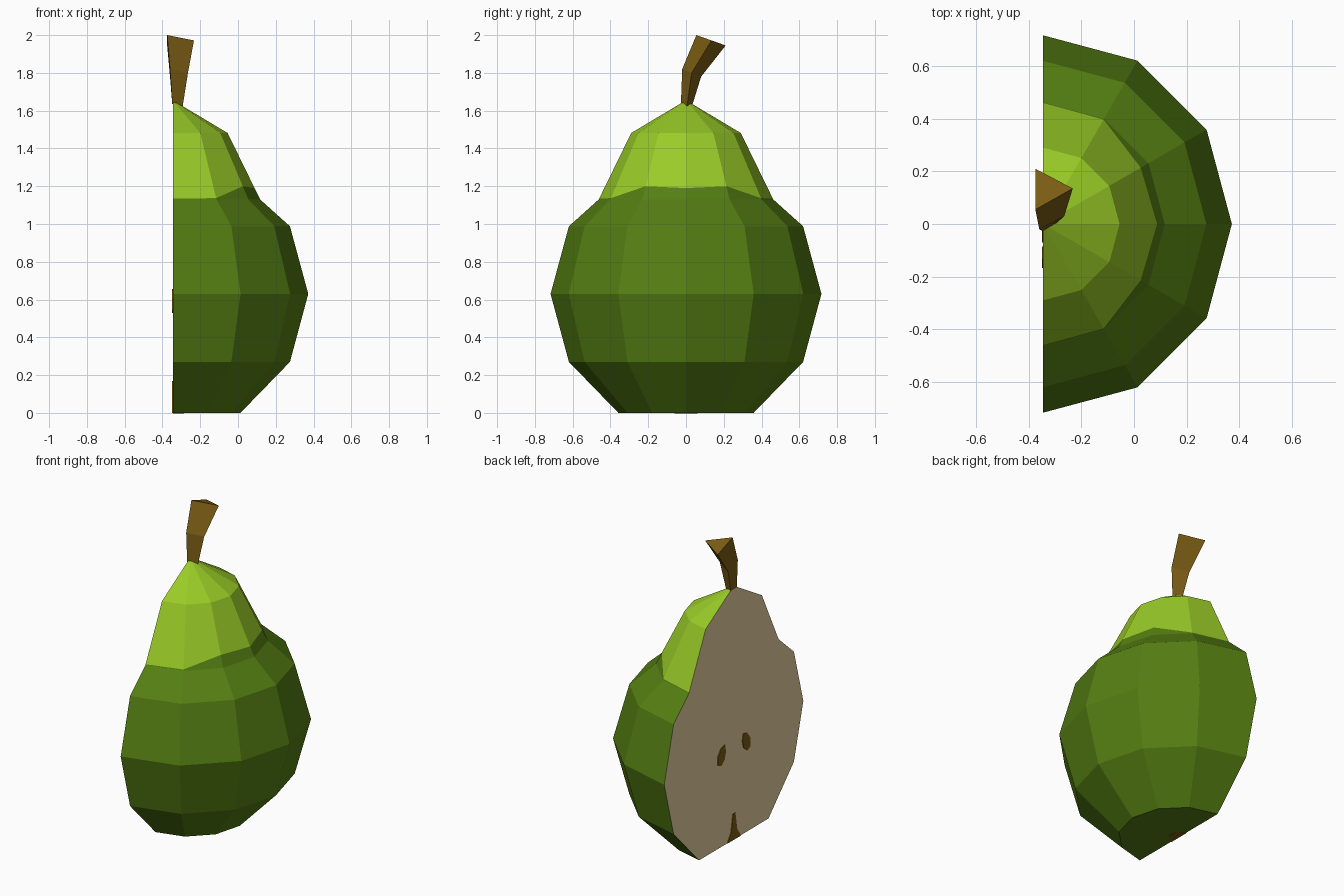
import bpy, bmesh, math

if "Cube" in bpy.data.objects:
    bpy.data.objects.remove(bpy.data.objects["Cube"])

AX = -0.345  # pear axis and cutting plane


def material(name, rgb):
    m = bpy.data.materials.new(name)
    m.diffuse_color = (*rgb, 1)
    m.use_nodes = True
    m.node_tree.nodes["Principled BSDF"].inputs["Base Color"].default_value = m.diffuse_color
    return m


DARK = material("dark_green", (0.09, 0.21, 0.006))
LIGHT = material("light_green", (0.32, 0.60, 0.02))
CREAM = material("cream_flesh", (0.80, 0.64, 0.36))
BROWN = material("brown", (0.20, 0.11, 0.007))


def finish(bm, name, mats, recalc=True):
    if recalc:
        bmesh.ops.recalc_face_normals(bm, faces=bm.faces)
    me = bpy.data.meshes.new(name)
    bm.to_mesh(me)
    bm.free()
    for m in mats:
        me.materials.append(m)
    ob = bpy.data.objects.new(name, me)
    bpy.context.collection.objects.link(ob)
    return ob


# Half pear: six-sided half lathe, wavy light/dark border, flat cut face
NECK, SHOULDER = (0.462, 1.13), (0.29, 1.482)
wave = [1.134, 1.137, 1.20, 1.19, 1.20, 1.137, 1.134]


def on_cone(z):
    t = (z - NECK[1]) / (SHOULDER[1] - NECK[1])
    return (NECK[0] + t * (SHOULDER[0] - NECK[0]), z)


rows = [[p] * 7 for p in ((0.358, 0), (0.62, 0.27), (0.717, 0.63), (0.62, 0.988), NECK)]
rows.append([on_cone(z) for z in wave])
rows.append([SHOULDER] * 7)

bm = bmesh.new()
rings = []
for row in rows:
    ring = []
    for i, (r, z) in enumerate(row):
        a = math.radians(-90 + 30 * i)
        ring.append(bm.verts.new((AX + r * math.cos(a), r * math.sin(a), z)))
    rings.append(ring)
tip = bm.verts.new((AX, 0, 1.655))
for k in range(len(rings) - 1):
    lo, hi = rings[k], rings[k + 1]
    for i in range(6):
        f = bm.faces.new((lo[i], lo[i + 1], hi[i + 1], hi[i]))
        f.material_index = 1 if k >= 5 else 0
for i in range(6):
    bm.faces.new((rings[-1][i], rings[-1][i + 1], tip)).material_index = 1
bm.faces.new(rings[0][::-1])
outline = [r[0] for r in rings] + [tip] + [r[6] for r in reversed(rings)]
bm.faces.new(outline).material_index = 2
finish(bm, "half_pear", [DARK, LIGHT, CREAM])

# Stem: bent three-sided prism, flat on the cut side
bm = bmesh.new()
sections = [
    [(-0.348, -0.027, 1.635), (-0.293, 0.005, 1.622), (-0.348, 0.035, 1.635)],
    [(-0.36, -0.02, 1.82), (-0.265, 0.03, 1.80), (-0.36, 0.08, 1.78)],
    [(-0.375, 0.055, 2.0), (-0.233, 0.135, 1.972), (-0.375, 0.21, 1.945)],
]
st = [[bm.verts.new(p) for p in s] for s in sections]
for lo, hi in zip(st, st[1:]):
    for i in range(3):
        j = (i + 1) % 3
        bm.faces.new((lo[i], lo[j], hi[j], hi[i]))
bm.faces.new(st[0])
bm.faces.new(st[-1])
finish(bm, "stem", [BROWN])


# Thin plates set on the cut face
def cut_plate(name, pts):
    bm = bmesh.new()
    f = bm.faces.new([bm.verts.new((AX + 0.002, y, z)) for y, z in pts])
    ext = bmesh.ops.extrude_face_region(bm, geom=[f])["geom"]
    for v in ext:
        if isinstance(v, bmesh.types.BMVert):
            v.co.x = AX - 0.004
    finish(bm, name, [BROWN])


seed = [(0.095, 0.655), (0.085, 0.61), (0.098, 0.56), (0.135, 0.53),
        (0.166, 0.545), (0.168, 0.60), (0.135, 0.645)]
for side, s in (("left", 1), ("right", -1)):
    cut_plate("seed_" + side, [(s * y, z) for y, z in seed])
cut_plate("blossom_core", [(-0.07, 0.0), (-0.03, 0.06), (-0.012, 0.17),
                           (0.012, 0.17), (0.03, 0.06), (0.07, 0.0)])

# Blossom end: small half disc under the base
bm = bmesh.new()
for z in (-0.002, 0.004):
    vs = []
    for i in range(7):
        a = math.radians(-90 + 30 * i)
        vs.append(bm.verts.new((AX + 0.06 * math.cos(a), 0.06 * math.sin(a), z)))
    bm.faces.new(vs)
bm.verts.ensure_lookup_table()
for i in range(7):
    j = (i + 1) % 7
    bm.faces.new([bm.verts[k] for k in (i, j, j + 7, i + 7)])
finish(bm, "blossom_end", [BROWN])
